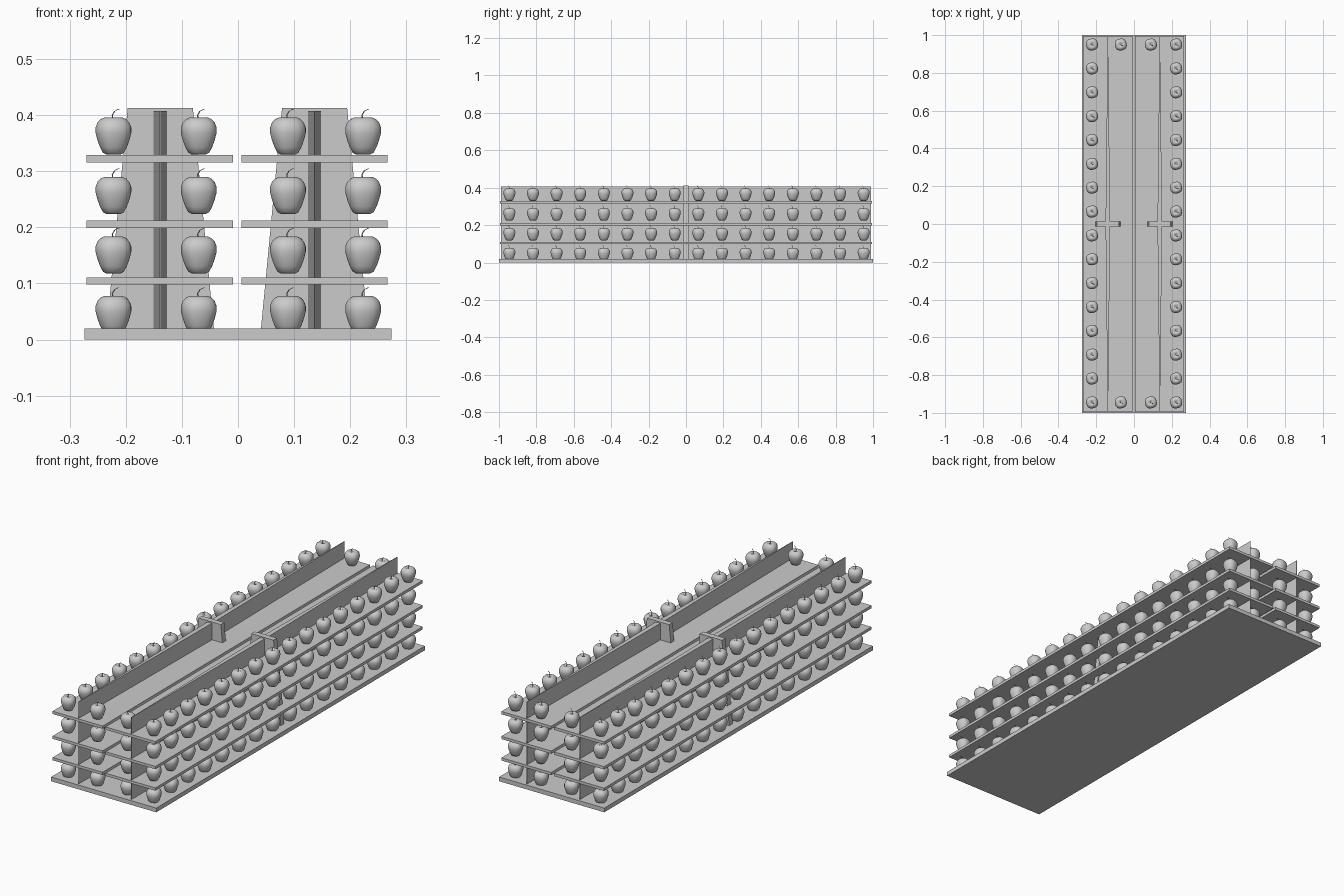
import bpy, bmesh, math

if "Cube" in bpy.data.objects:
    bpy.data.objects.remove(bpy.data.objects["Cube"])


def make_object(name, bm):
    mesh = bpy.data.meshes.new(name)
    bmesh.ops.recalc_face_normals(bm, faces=bm.faces)
    bm.to_mesh(mesh)
    bm.free()
    obj = bpy.data.objects.new(name, mesh)
    bpy.context.collection.objects.link(obj)
    return obj


def prism(name, bottom, top, z0, z1):
    """Solid between two matching xy outlines."""
    bm = bmesh.new()
    lo = [bm.verts.new((x, y, z0)) for x, y in bottom]
    hi = [bm.verts.new((x, y, z1)) for x, y in top]
    n = len(lo)
    bm.faces.new(lo)
    bm.faces.new(hi)
    for i in range(n):
        j = (i + 1) % n
        bm.faces.new((lo[i], lo[j], hi[j], hi[i]))
    return make_object(name, bm)


def rect(x0, x1, y0, y1):
    return [(x0, y0), (x1, y0), (x1, y1), (x0, y1)]


def box(name, x0, x1, y0, y1, z0, z1):
    return prism(name, rect(x0, x1, y0, y1), rect(x0, x1, y0, y1), z0, z1)


# base board
box("base", -0.274, 0.274, -1, 1, 0, 0.02)

# shelves, a left and a right board on each level
for level, z in enumerate((0.098, 0.199, 0.316), 1):
    box(f"shelf_left_{level}", -0.270, -0.009, -0.995, 0.995, z, z + 0.013)
    box(f"shelf_right_{level}", 0.006, 0.266, -0.995, 0.995, z, z + 0.013)

# divider panels (thicker in the middle) and tapered centre posts
for side, c in (("left", -0.1385), ("right", 0.1365)):
    t, e = 0.012, 0.001
    plan = [(c - e, -0.99), (c + e, -0.99), (c + t, 0),
            (c + e, 0.99), (c - e, 0.99), (c - t, 0)]
    prism(f"divider_{side}", plan, plan, 0.015, 0.407)
    prism(f"post_{side}", rect(c - 0.096, c + 0.096, -0.013, 0.013),
          rect(c - 0.058, c + 0.058, -0.013, 0.013), 0.015, 0.413)


# apple: lathed profile with soft lobes, plus a bent stem
def apple_mesh():
    profile = [(0.007, 0.004), (0.013, 0.0), (0.019, 0.003), (0.0245, 0.013),
               (0.029, 0.025), (0.0325, 0.038), (0.0325, 0.048), (0.029, 0.057),
               (0.023, 0.063), (0.016, 0.066), (0.009, 0.064), (0.004, 0.059)]
    segs = 20
    bm = bmesh.new()
    rings = []
    for r, z in profile:
        ring = []
        for i in range(segs):
            a = 2 * math.pi * i / segs
            k = r * (1 + 0.035 * math.cos(4 * (a - math.radians(58))))
            ring.append(bm.verts.new((k * math.cos(a), k * math.sin(a), z)))
        rings.append(ring)
    # stem tube follows a short bent path
    stem = []
    for x, y, z, r in ((0, 0, 0.056, 0.0012), (-0.002, 0, 0.070, 0.0011),
                       (0.002, -0.003, 0.077, 0.0011), (0.010, -0.006, 0.081, 0.0016)):
        stem.append([bm.verts.new((x + r * math.cos(i * math.pi / 3),
                                   y + r * math.sin(i * math.pi / 3), z))
                     for i in range(6)])
    for tube in (rings, stem):
        for a, b in zip(tube, tube[1:]):
            n = len(a)
            for i in range(n):
                j = (i + 1) % n
                bm.faces.new((a[i], a[j], b[j], b[i]))
        bm.faces.new(tube[0][::-1])
        bm.faces.new(tube[-1])
    for f in bm.faces:
        f.smooth = True
    bmesh.ops.recalc_face_normals(bm, faces=bm.faces)
    mesh = bpy.data.meshes.new("apple")
    bm.to_mesh(mesh)
    bm.free()
    return mesh


# apples: outer rows along both sides, inner ones at the two ends
apple = apple_mesh()
rows = [0.95 - 0.1263 * i for i in range(16)]
spots = [(x, y) for x in (-0.222, 0.223) for y in rows]
spots += [(x, y) for x in (-0.070, 0.089) for y in (rows[0], rows[-1])]
for level in range(4):
    for n, (x, y) in enumerate(spots, 1):
        obj = bpy.data.objects.new(f"apple_{level + 1}_{n}", apple)
        obj.location = (x, y, 0.012 + 0.106 * level)
        bpy.context.collection.objects.link(obj)
